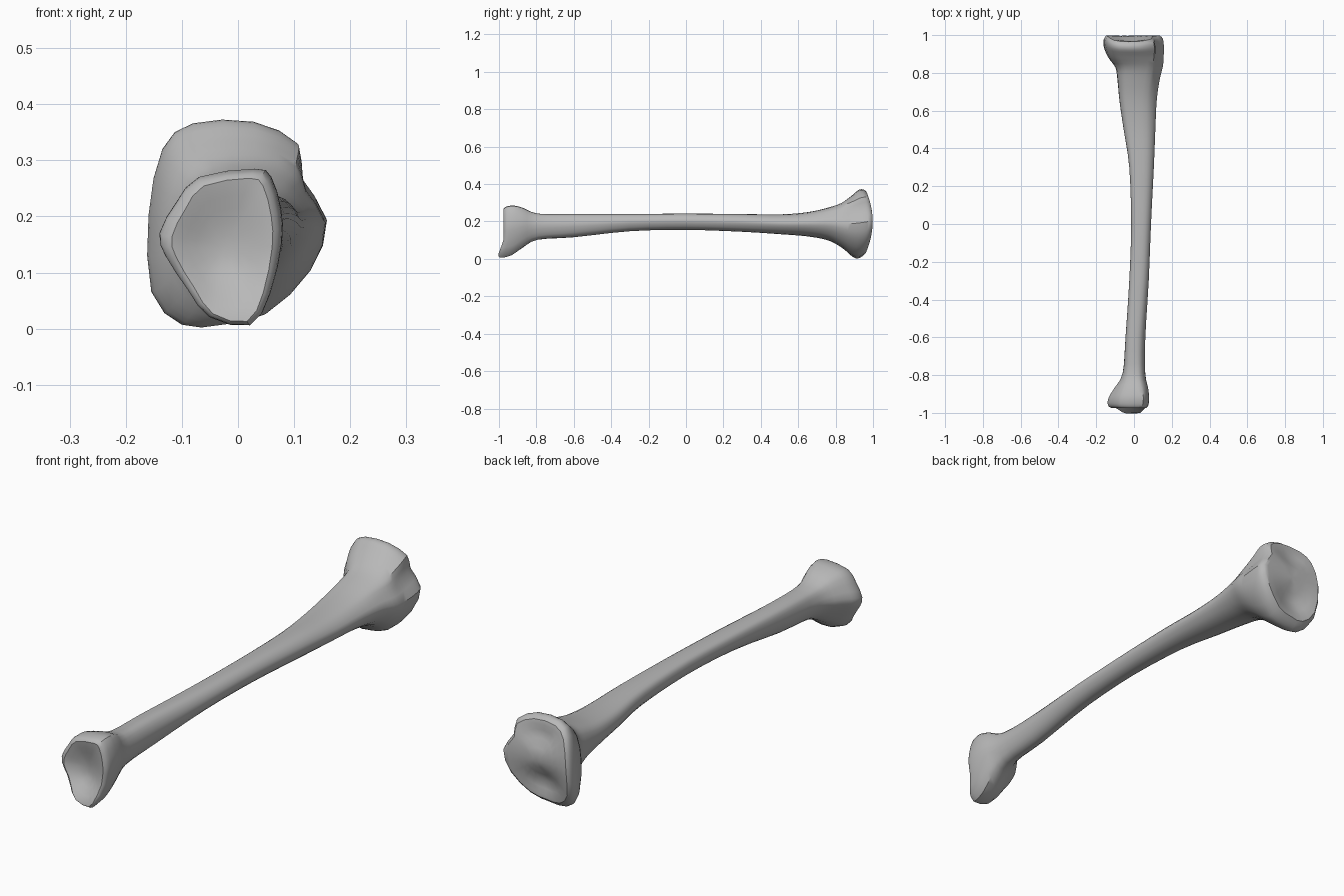
import bpy
import bmesh
import math
from mathutils import Vector

default_cube = bpy.data.objects.get("Cube")
if default_cube:
    bpy.data.objects.remove(default_cube, do_unlink=True)

# Cross-section outlines (x, z), all starting on the +x side and running over the top
SMALL_END = [(.08, .15), (.078, .21), (.06, .27), (.03, .285), (-.07, .27), (-.11, .225),
             (-.14, .17), (-.13, .13), (-.09, .07), (-.05, .02), (.025, .005), (.06, .06)]
SHAFT = [(.09, .205), (.08, .225), (.06, .238), (.03, .24), (0, .235), (-.012, .222),
         (-.015, .2), (-.005, .18), (.01, .165), (.04, .155), (.07, .165), (.085, .185)]
LARGE_END = [(.16, .195), (.115, .27), (.11, .33), (.03, .37), (-.08, .367), (-.135, .32),
             (-.16, .2), (-.155, .06), (-.1, 0), (-.03, 0), (.05, .02), (.13, .1)]

# Stations: y, x min, x max, z min, z max, blend (-1 small end, 0 shaft, 1 large end)
STATIONS = [
    (-.975, -.118, .062, .013, .268, -1), (-.96, -.138, .076, .006, .28, -1),
    (-.92, -.135, .08, .02, .285, -1), (-.87, -.105, .076, .06, .272, -.8),
    (-.79, -.06, .06, .1, .242, -.4), (-.6, -.045, .06, .115, .24, -.1),
    (-.3, -.025, .078, .148, .24, 0), (0, -.015, .09, .155, .242, 0),
    (.3, -.025, .105, .145, .24, 0), (.5, -.055, .113, .132, .238, .1),
    (.65, -.077, .12, .12, .25, .2), (.76, -.088, .135, .098, .275, .4),
    (.83, -.1, .152, .06, .3, .6), (.88, -.14, .157, .02, .335, .85),
    (.925, -.16, .158, .002, .367, 1), (.955, -.16, .152, .01, .372, 1),
    (.97, -.148, .135, .03, .36, 1)]


def catmull(p0, p1, p2, p3, t):
    """Smooth interpolation between the tuples p1 and p2."""
    return tuple(b + .5 * t * (c - a + t * (2 * a - 5 * b + 4 * c - d + t * (3 * (b - c) + d - a)))
                 for a, b, c, d in zip(p0, p1, p2, p3))


def refine(points, steps, closed):
    """Add smooth in-between points to a path or an outline."""
    count = len(points)

    def pick(i):
        return points[i % count] if closed else points[min(max(i, 0), count - 1)]

    result = [catmull(pick(i - 1), pick(i), pick(i + 1), pick(i + 2), s / steps)
              for i in range(count if closed else count - 1) for s in range(steps)]
    return result if closed else result + [points[-1]]


def unit(points):
    """Scale an outline into the unit square."""
    xs, zs = zip(*points)
    return [((x - min(xs)) / (max(xs) - min(xs)), (z - min(zs)) / (max(zs) - min(zs)))
            for x, z in points]


def ramp(value, low, high):
    return min(max((value - low) / (high - low), 0), 1)


def dent(x, z, cx, cz, rx, rz):
    return math.exp(-((x - cx) / rx) ** 2 - ((z - cz) / rz) ** 2)


def end_shift(y, z):
    """Hook the small end forward at its foot and bow the large end at mid height."""
    if y < 0:
        return -.027 * ramp(-y, .88, .97) * ramp(z, .1, .03)
    return ramp(y, .86, .96) * (.028 - .042 * ((z - .2) / .18) ** 2)


def dish(y, x, z):
    """Hollows in the joint surfaces."""
    if y < 0:
        return .026 * dent(x, z, -.03, .14, .08, .1)
    return -.035 * dent(x, z, -.03, .1, .09, .06) - .025 * dent(x, z, -.02, .305, .07, .035)


small, shaft, large = [unit(refine(p, 2, True)) for p in (SMALL_END, SHAFT, LARGE_END)]


def section(y, x0, x1, z0, z1, blend):
    """Blend the outlines and fit them to the station's box."""
    end = small if blend < 0 else large
    weight = min(abs(blend), 1)
    ring = []
    for (ax, az), (bx, bz) in zip(shaft, end):
        x = x0 + (x1 - x0) * (ax + (bx - ax) * weight)
        z = max(z0 + (z1 - z0) * (az + (bz - az) * weight), 0)
        ring.append(Vector((x, y + end_shift(y, z), z)))
    return ring


def bridge(bm, first, second):
    for i in range(len(first)):
        j = (i + 1) % len(first)
        bm.faces.new((first[i], first[j], second[j], second[i]))


def cap(bm, rim, y):
    """Close an end with shrinking rings that follow the hollowed joint surface."""
    center = sum((v.co for v in rim), Vector()) / len(rim)

    def surface(x, z, scale):
        depth = dish(y, x, z) * (1 - scale ** 4)
        return bm.verts.new((x, y + end_shift(y, z) + depth, z))

    previous = rim
    outline = [v.co.copy() for v in rim]
    for scale in (.9, .75, .55, .35, .15):
        ring = []
        for co in outline:
            p = center.lerp(co, scale)
            ring.append(surface(p.x, p.z, scale))
        bridge(bm, previous, ring)
        previous = ring
    middle = surface(center.x, center.z, 0)
    for i, vert in enumerate(previous):
        bm.faces.new((vert, previous[(i + 1) % len(previous)], middle))


# Loft the shaft and both flared ends
bm = bmesh.new()
path = refine(STATIONS, 3, False)
rings = [[bm.verts.new(co) for co in section(*station)] for station in path]
for first, second in zip(rings, rings[1:]):
    bridge(bm, first, second)

# Joint surfaces
cap(bm, rings[0], path[0][0])
cap(bm, rings[-1], path[-1][0])
bmesh.ops.recalc_face_normals(bm, faces=bm.faces)

mesh = bpy.data.meshes.new("long_bone")
bm.to_mesh(mesh)
bm.free()
bone = bpy.data.objects.new("long_bone", mesh)
bpy.context.collection.objects.link(bone)

# Plain grey material
grey = bpy.data.materials.new("bone_grey")
grey.use_nodes = True
color = (.48, .48, .48, 1)
grey.diffuse_color = color
for node in grey.node_tree.nodes:
    if node.type == "BSDF_PRINCIPLED":
        node.inputs["Base Color"].default_value = color
mesh.materials.append(grey)

# Smooth surface with crisp rims
bpy.ops.object.select_all(action="DESELECT")
bone.select_set(True)
bpy.context.view_layer.objects.active = bone
bpy.ops.object.shade_smooth_by_angle(angle=math.radians(35))
